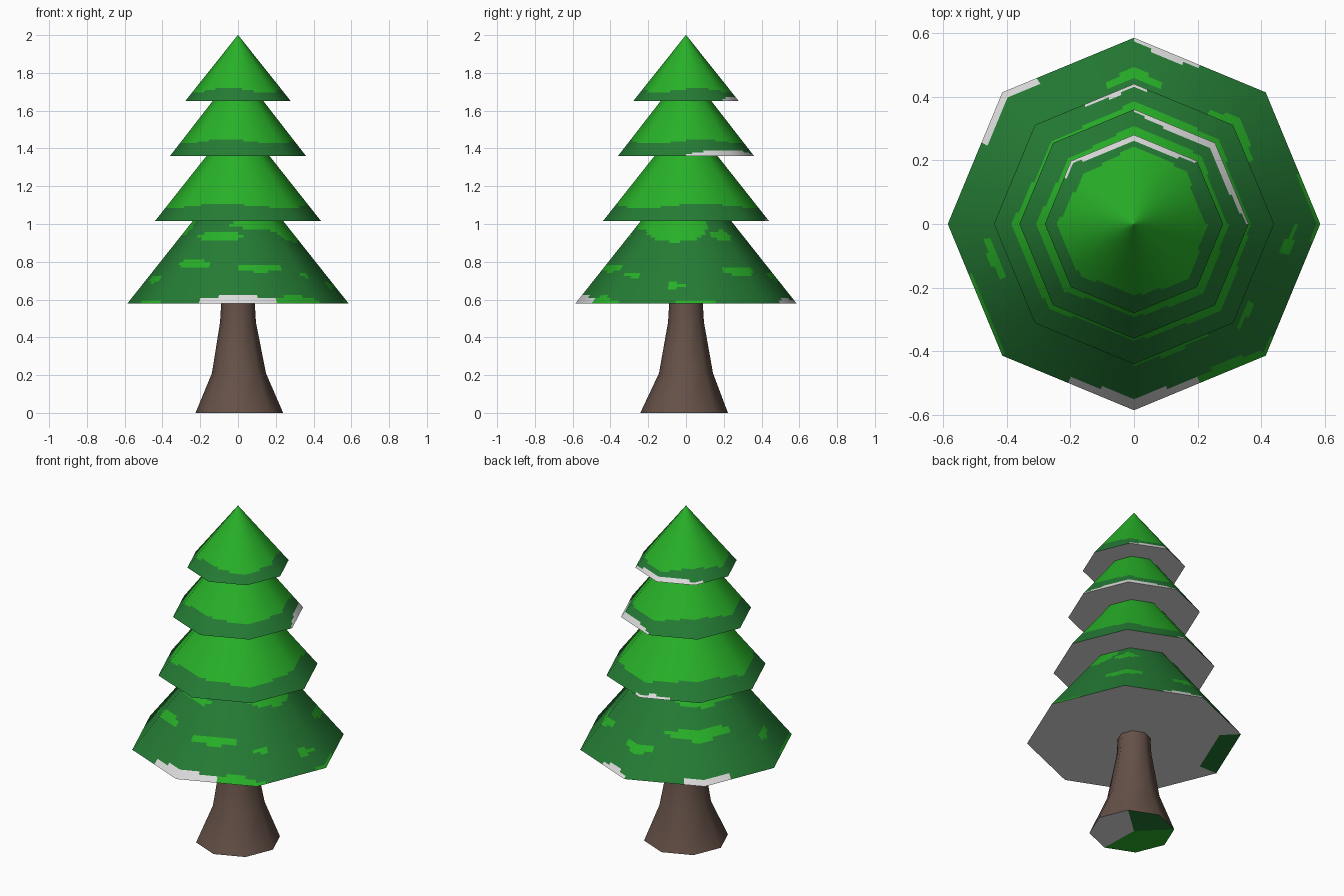
import bpy, math
from mathutils import Vector

if "Cube" in bpy.data.objects:
    bpy.data.objects.remove(bpy.data.objects["Cube"])


def material(name, rgb):
    m = bpy.data.materials.new(name)
    m.diffuse_color = (*rgb, 1)
    m.use_nodes = True
    m.node_tree.nodes["Principled BSDF"].inputs["Base Color"].default_value = m.diffuse_color
    return m


LIGHT, DARK, WHITE = 0, 1, 2
leaf_mats = [material("light green", (0.021, 0.44, 0.021)),
             material("dark green", (0.018, 0.20, 0.035)),
             material("snow white", (0.72, 0.72, 0.72))]
bark = material("bark brown", (0.13, 0.082, 0.064))

COLS, ROWS = 64, 30


def octagon(deg):
    """Radius factor of a unit octagon with a corner at 0 degrees."""
    t = math.radians(deg % 45 - 22.5)
    return math.cos(math.pi / 8) / math.cos(t)


def make_object(name, verts, faces, mats, ids, normals):
    me = bpy.data.meshes.new(name)
    me.from_pydata(verts, [], faces)
    for m in mats:
        me.materials.append(m)
    for p in me.polygons:
        p.material_index = ids[p.index]
        p.use_smooth = True
    me.update()
    if normals:
        me.normals_split_custom_set([normals(p, me.loops[l].vertex_index)
                                     for p in me.polygons for l in p.loop_indices])
    ob = bpy.data.objects.new(name, me)
    bpy.context.collection.objects.link(ob)
    return ob


def tier(name, z0, r0, z1, r1, band, patches):
    """Octagonal skirt: dark rim below a wavy line, painted patches, white underside."""
    verts, faces, ids = [], [], []
    for j in range(ROWS + 1):
        t = j / ROWS
        for i in range(COLS):
            d = 360 * i / COLS
            r = (r0 + (r1 - r0) * t) * octagon(d)
            a = math.radians(d)
            verts.append((r * math.cos(a), r * math.sin(a), z0 + (z1 - z0) * t))
    for j in range(ROWS):
        z = z0 + (z1 - z0) * (j + 0.5) / ROWS
        for i in range(COLS):
            k = (i + 1) % COLS
            faces.append((j * COLS + i, j * COLS + k, (j + 1) * COLS + k, (j + 1) * COLS + i))
            d = 360 * (i + 0.5) / COLS
            wave = 0.012 * math.sin(math.radians(3 * d + 40))
            c = DARK if z < band + wave else LIGHT
            for ang, half, zc, h, col in patches:
                off = (d - ang + 180) % 360 - 180
                if (off / half) ** 2 + ((z - zc) / h) ** 2 < 1:
                    c = col
            ids.append(c)
    side = len(faces)
    # underside with an outer ring
    n = len(verts)
    verts += [(v[0] * 0.8, v[1] * 0.8, z0) for v in verts[:COLS]]
    for i in range(COLS):
        k = (i + 1) % COLS
        faces.append((k, i, n + i, n + k))
        ids.append(DARK if band > 1.8 - 0.01 and 135 < 360 * (i + 0.5) / COLS < 180 else WHITE)
    faces.append(tuple(n + i for i in reversed(range(COLS))))
    ids.append(WHITE)
    slope = (r0 - r1) / (z1 - z0)

    def normal(p, vi):
        if p.index >= side:
            return Vector((0, 0, -1))
        a = 2 * math.pi * (vi % COLS) / COLS
        return Vector((math.cos(a), math.sin(a), slope)).normalized()
    make_object(name, verts, faces, leaf_mats, ids, normal)


# foliage tiers; patches are (angle, half width, z, half height, colour)
tier("foliage_bottom", 0.58, 0.585, 1.015, 0.24, 1.9, [
    (-125, 13, 0.79, 0.022, LIGHT), (-74, 18, 0.765, 0.02, LIGHT),
    (-109, 27, 0.935, 0.02, LIGHT), (-65, 35, 1.0, 0.025, LIGHT),
    (42, 14, 0.75, 0.025, LIGHT), (-7, 6, 0.675, 0.016, LIGHT),
    (-37, 6, 0.73, 0.016, LIGHT), (-12, 40, 1.0, 0.095, LIGHT),
    (40, 14, 0.94, 0.025, LIGHT), (150, 45, 0.98, 0.06, LIGHT),
    (137, 28, 0.80, 0.025, LIGHT), (90, 11, 0.72, 0.022, LIGHT),
    (192, 9, 0.71, 0.022, LIGHT), (-55, 13, 0.59, 0.028, LIGHT),
    (5, 10, 0.58, 0.02, LIGHT), (-150, 14, 0.58, 0.02, LIGHT),
    (-90, 25, 0.575, 0.045, WHITE), (138, 16, 0.575, 0.04, WHITE),
    (78, 12, 0.575, 0.03, WHITE)])
tier("foliage_lower_middle", 1.015, 0.44, 1.36, 0.167, 1.095, [
    (100, 14, 1.015, 0.018, WHITE)])
tier("foliage_upper_middle", 1.36, 0.36, 1.65, 0.135, 1.435, [
    (45, 46, 1.355, 0.035, WHITE)])
tier("foliage_top", 1.65, 0.28, 2.0, 0.001, 1.707, [
    (95, 55, 1.645, 0.03, WHITE)])

# flared trunk: (z, radius, x centre, y centre)
rings = [(0, 0.232, 0.007, -0.01), (0.21, 0.143, 0.005, 0),
         (0.48, 0.095, 0, 0), (0.60, 0.088, 0, 0)]
verts = [(x + r * math.cos(i * math.pi / 4), y + r * math.sin(i * math.pi / 4), z)
         for z, r, x, y in rings for i in range(8)]
faces, ids = [], []
for j in range(3):
    for i in range(8):
        k = (i + 1) % 8
        faces.append((j * 8 + i, j * 8 + k, j * 8 + 8 + k, j * 8 + 8 + i))
        ids.append(3)
# painted trunk base
verts.append((0, 0, 0))
for i in range(8):
    faces.append(((i + 1) % 8, i, 32))
    ids.append(WHITE if i in (0, 6, 7) else DARK if i in (1, 2) else LIGHT)
trunk = make_object("trunk", verts, faces, leaf_mats + [bark], ids, None)
bpy.context.view_layer.objects.active = trunk
trunk.select_set(True)
bpy.ops.object.shade_smooth_by_angle(angle=math.radians(60))
